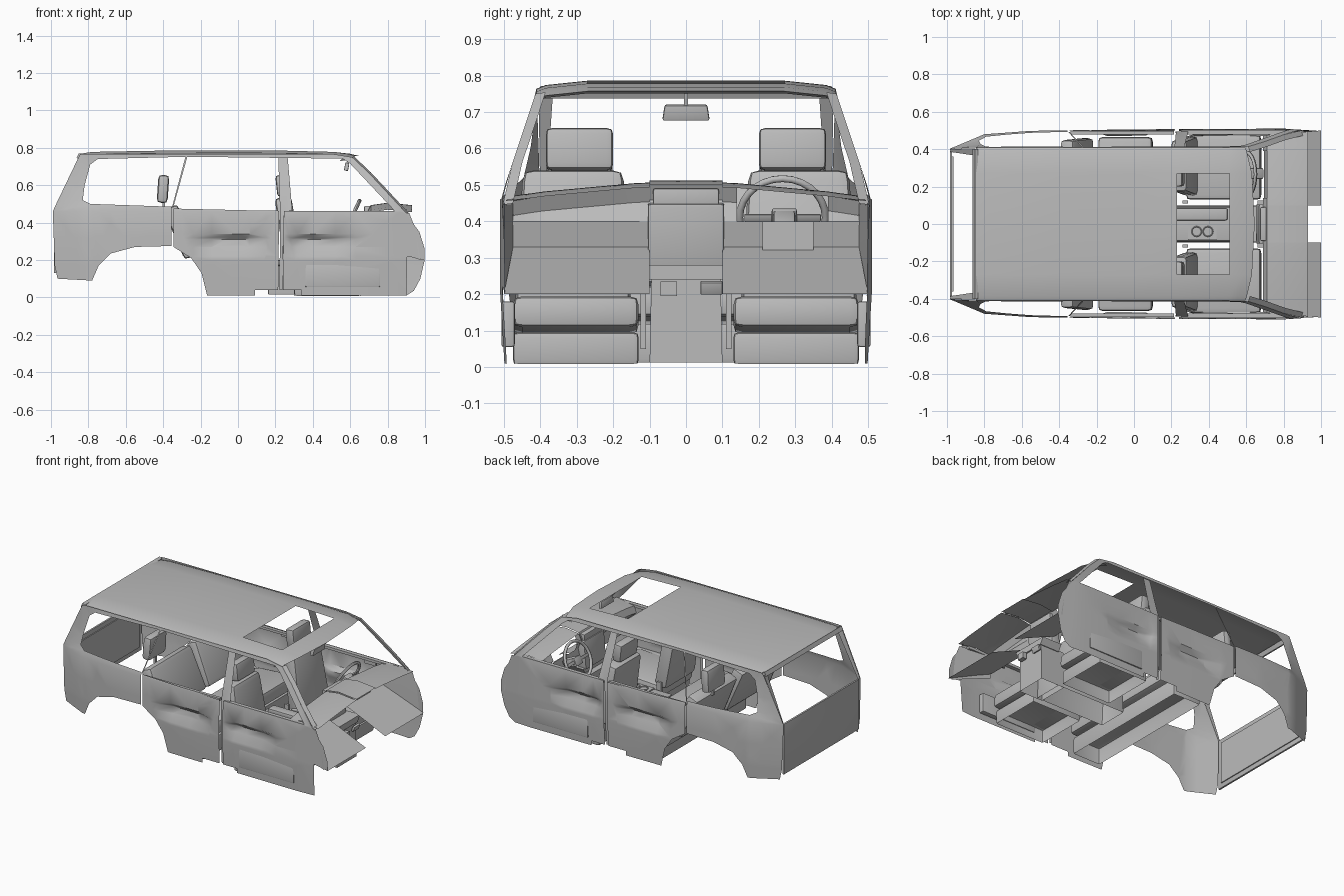
import bpy, bmesh, math
from mathutils import Vector, Matrix

if "Cube" in bpy.data.objects:
    bpy.data.objects.remove(bpy.data.objects["Cube"])

grey = bpy.data.materials.new("trim grey")
grey.diffuse_color = (0.5, 0.5, 0.5, 1)
grey.use_nodes = True
grey.node_tree.nodes["Principled BSDF"].inputs["Base Color"].default_value = grey.diffuse_color


def finish(name, bm, angle=25):
    me = bpy.data.meshes.new(name)
    bm.to_mesh(me)
    bm.free()
    me.materials.append(grey)
    ob = bpy.data.objects.new(name, me)
    bpy.context.collection.objects.link(ob)
    bpy.ops.object.select_all(action='DESELECT')
    ob.select_set(True)
    bpy.context.view_layer.objects.active = ob
    bpy.ops.object.shade_smooth_by_angle(angle=math.radians(angle))
    return ob


def interp(pts, v):
    for (a, p), (b, q) in zip(pts, pts[1:]):
        if v <= b:
            return p + (q - p) * max(0, (v - a) / (b - a))
    return pts[-1][1]


WIDTH = [(-0.99, 0.40), (-0.8, 0.48), (-0.55, 0.498), (0, 0.506), (0.8, 0.51), (1, 0.497)]
ARM_X = [(-0.24, 0), (-0.14, 1), (0.06, 1), (0.15, 0), (0.25, 0), (0.32, 1), (0.52, 1), (0.63, 0)]
ARM_Z = [(0.22, 0), (0.27, 0.028), (0.31, 0.034), (0.34, 0.006), (0.46, 0)]


def side_y(x, z):
    # half width of the body: bulged below the belt line, leaning in above it
    t = min(1, max(0, (z - 0.46) / 0.3))
    w = interp(WIDTH, x - 0.15 * t)
    w -= 0.012 * max(0, (0.2 - z) / 0.2)
    return w + (0.41 - w) * t


def panel(name, outline, inset=0.0, sides=(-1, 1), relief=False):
    # thin body-side sheet from an x-z outline, with an optional moulded armrest
    bm = bmesh.new()
    xs = [-0.92, -0.86, -0.8, -0.68, -0.55, -0.3, 0, 0.4, 0.8] + ([x for x, _ in ARM_X] if relief else [])
    zs = [0.2, 0.32, 0.46, 0.61] + ([z for z, _ in ARM_Z[:4]] if relief else [])
    for s in sides:
        part = bmesh.new()
        f = part.faces.new([part.verts.new((x, 0, z)) for x, z in outline])
        f.normal_update()
        if f.normal.y * s < 0:
            f.normal_flip()
        bmesh.ops.triangulate(part, faces=part.faces[:])
        for co, no in [((x, 0, 0), (1, 0, 0)) for x in xs] + [((0, 0, z), (0, 0, 1)) for z in zs]:
            bmesh.ops.bisect_plane(part, geom=part.verts[:] + part.edges[:] + part.faces[:],
                                   plane_co=co, plane_no=no, dist=1e-5)
        for v in part.verts:
            x, z = v.co.x, v.co.z
            v.co.y = s * (side_y(x, z) + inset - (interp(ARM_X, x) * interp(ARM_Z, z) if relief else 0))
        me = bpy.data.meshes.new("part")
        part.to_mesh(me)
        bm.from_mesh(me)
        part.free()
        bpy.data.meshes.remove(me)
    return finish(name, bm, 40)


def box(name, lo, hi, bevel=0.0, tilt=0.0, mirror=False, taper=1.0, hollow=False):
    # box between two corners, tilted about y, optionally narrower at the top or open below
    lo, hi = Vector(lo), Vector(hi)
    c, d = (lo + hi) / 2, hi - lo
    bm = bmesh.new()
    bmesh.ops.create_cube(bm, size=1)
    for v in bm.verts:
        v.co = Vector((v.co.x * d.x, v.co.y * d.y * (taper if v.co.z > 0 else 1), v.co.z * d.z))
    if bevel:
        bmesh.ops.bevel(bm, geom=bm.edges[:], offset=bevel, segments=2, affect='EDGES', profile=0.6)
    if hollow:
        bm.normal_update()
        bmesh.ops.delete(bm, geom=[f for f in bm.faces if f.normal.z < -0.9], context='FACES')
    bmesh.ops.transform(bm, verts=bm.verts[:],
                        matrix=Matrix.Translation(c) @ Matrix.Rotation(math.radians(tilt), 4, 'Y'))
    if mirror:
        g = bmesh.ops.duplicate(bm, geom=bm.verts[:] + bm.edges[:] + bm.faces[:])["geom"]
        for e in g:
            if isinstance(e, bmesh.types.BMVert):
                e.co.y *= -1
        bmesh.ops.reverse_faces(bm, faces=[e for e in g if isinstance(e, bmesh.types.BMFace)])
    return finish(name, bm, 35)


def sheet(name, rows, skip=(), angle=25):
    # grid surface through rows of points
    bm = bmesh.new()
    vs = [[bm.verts.new(p) for p in r] for r in rows]
    for i in range(len(vs) - 1):
        for j in range(len(vs[0]) - 1):
            if (i, j) not in skip:
                bm.faces.new((vs[i][j], vs[i + 1][j], vs[i + 1][j + 1], vs[i][j + 1]))
    bmesh.ops.delete(bm, geom=[v for v in bm.verts if not v.link_faces], context='VERTS')
    return finish(name, bm, angle)


# Body sides: rear quarter, doors, pillars and rail
panel("rear_quarter_lower", [(-0.99, 0.46), (-0.98, 0.17), (-0.965, 0.10), (-0.78, 0.09), (-0.745, 0.17),
                             (-0.68, 0.235), (-0.55, 0.27), (-0.355, 0.275), (-0.355, 0.485), (-0.79, 0.5),
                             (-0.83, 0.52), (-0.972, 0.5)])
panel("rear_pillar", [(-0.972, 0.5), (-0.83, 0.52), (-0.82, 0.6), (-0.79, 0.71), (-0.75, 0.74),
                      (-0.27, 0.752), (-0.27, 0.768), (-0.82, 0.768), (-0.845, 0.765)])
panel("quarter_window_strip", [(-0.345, 0.485), (-0.27, 0.755), (-0.28, 0.755), (-0.352, 0.485)])
panel("rear_door", [(-0.345, 0.475), (-0.345, 0.27), (-0.25, 0.21), (-0.195, 0.13), (-0.165, 0.01),
                    (0.09, 0.01), (0.09, 0.04), (0.215, 0.04), (0.22, 0.462)], relief=True)
DOOR = [(0.87, 0.46), (0.245, 0.462), (0.24, 0.04), (0.34, 0.04), (0.34, 0.01), (0.90, 0.01)]
panel("front_door_left", DOOR + [(0.94, 0.035), (0.975, 0.10), (0.998, 0.20), (0.998, 0.26), (0.97, 0.35), (0.90, 0.445)],
      sides=(1,), relief=True)
panel("front_door_right", DOOR + [(0.905, 0.22), (0.998, 0.20), (0.998, 0.26), (0.97, 0.35), (0.90, 0.445)],
      sides=(-1,), relief=True)
panel("middle_pillar", [(0.222, 0.04), (0.238, 0.04), (0.245, 0.46), (0.29, 0.465), (0.265, 0.755),
                        (0.215, 0.755), (0.225, 0.46)], -0.012)
panel("roof_rail", [(-0.27, 0.752), (0.56, 0.742), (0.61, 0.75), (0.5, 0.768), (-0.27, 0.768)])
panel("front_pillar", [(0.56, 0.742), (0.60, 0.715), (0.84, 0.46), (0.905, 0.445), (0.70, 0.665), (0.61, 0.75)])
# Inward return of the front pillars along the windscreen
for s, side in ((1, "left"), (-1, "right")):
    edge = [(0.905, 0.445), (0.80, 0.558), (0.70, 0.665), (0.61, 0.75)]
    rows = [[(x + k * 0.01, s * (side_y(x, z) - k * 0.028), z + k * 0.004) for x, z in edge] for k in (0, 1)]
    sheet(f"front_pillar_return_{side}", rows if s < 0 else rows[::-1])

# Door trim: pockets, handles and inner belt ledge
box("door_pocket", (0.36, 0.47, 0.055), (0.76, 0.507, 0.18), 0.008, mirror=True)
box("front_door_handle", (0.58, 0.487, 0.42), (0.66, 0.495, 0.445), mirror=True)
box("rear_door_handle", (-0.03, 0.487, 0.435), (0.06, 0.495, 0.455), mirror=True)
box("front_belt_ledge", (0.25, 0.478, 0.445), (0.86, 0.503, 0.462), mirror=True)
box("rear_belt_ledge", (-0.34, 0.478, 0.45), (0.215, 0.498, 0.466), mirror=True)

# Roof with sunroof opening
RX = [(-0.845, 0.768), (-0.78, 0.778), (-0.4, 0.785), (0.0, 0.786), (0.23, 0.785), (0.51, 0.778), (0.6, 0.768), (0.645, 0.757)]
RY = [(-0.41, -0.022), (-0.385, -0.012), (-0.27, 0), (0, 0), (0.27, 0), (0.385, -0.012), (0.41, -0.022)]
sheet("roof", [[(x - (0.05 * (abs(y) / 0.41) ** 3 if x > 0.55 else 0), y, z + d) for y, d in RY] for x, z in RX],
      skip=[(4, 2), (4, 3)])
sheet("roof_front_lip", [[(0.645 - 0.05 * (abs(y) / 0.41) ** 3 - k, y, 0.757 + d - h) for y, d in RY]
                         for k, h in ((0, 0), (0.05, 0.006))])

# Tailgate and rear window frame
box("tailgate", (-0.985, -0.39, 0.13), (-0.972, 0.39, 0.46), 0.004)
box("tailgate_inner_panel", (-0.974, -0.36, 0.16), (-0.966, 0.36, 0.43))
box("rear_window_header", (-0.858, -0.40, 0.74), (-0.838, 0.40, 0.768), 0, 25)
for s, side in ((1, "left"), (-1, "right")):
    rows = [[(-0.985, s * 0.40, 0.46), (-0.848, s * 0.405, 0.755)], [(-0.98, s * 0.385, 0.46), (-0.843, s * 0.365, 0.755)]]
    sheet(f"rear_window_edge_{side}", rows if s > 0 else rows[::-1])

# Front seats
for s, side in ((1, "left"), (-1, "right")):
    def seat(part, lo, hi, *a, **k):
        ys = sorted((s * lo[1], s * hi[1]))
        box(f"front_{part}_{side}", (lo[0], ys[0], lo[2]), (hi[0], ys[1], hi[2]), *a, **k)
    seat("seat_base", (0.30, 0.13, 0.005), (0.66, 0.475, 0.095), 0.015, hollow=True)
    seat("seat_cushion", (0.28, 0.13, 0.10), (0.68, 0.475, 0.185), 0.025, -3)
    seat("seat_back", (0.225, 0.15, 0.15), (0.315, 0.47, 0.54), 0.03, -9, taper=0.86)
    seat("headrest", (0.205, 0.20, 0.54), (0.265, 0.385, 0.655), 0.018, -6)
    seat("belt_buckle", (0.26, 0.11, 0.05), (0.29, 0.125, 0.21))

# Rear bench with two backs and headrests
box("bench_base", (-0.12, -0.46, 0.01), (0.08, 0.46, 0.12), 0.012, hollow=True)
box("bench_cushion", (-0.19, -0.465, 0.13), (0.10, 0.465, 0.215), 0.025, -4)
box("bench_back", (-0.345, 0.01, 0.205), (-0.265, 0.46, 0.495), 0.025, -23, True, 0.95)
box("bench_headrest", (-0.43, 0.20, 0.505), (-0.372, 0.385, 0.655), 0.024, 4, True, 0.94)
box("bench_headrest_post", (-0.405, 0.285, 0.46), (-0.39, 0.30, 0.53), mirror=True)

# Dashboard: open-fronted shell either side of the centre stack, instrument opening on the left
DASH = [(1.0, 0.20), (0.80, 0.287), (0.695, 0.33), (0.71, 0.40), (0.69, 0.455), (0.71, 0.495), (0.80, 0.508), (0.93, 0.495)]
for s, side in ((1, "left"), (-1, "right")):
    rows = []
    for y in (0.1, 0.14, 0.39, 0.42, 0.475):
        rows.append([(x, s * (y + 0.025 * (x - 0.7) / 0.3 * (y > 0.45)),
                      z - (0.04 * (y / 0.48) ** 2 if z > 0.42 else 0)) for x, z in DASH])
    sheet(f"dashboard_{side}", rows[::-1] if s > 0 else rows, skip=[(2, 3), (2, 4)] if s > 0 else ())
    sheet(f"dashboard_end_{side}", [[(0.70, s * 0.475, z), (1.0 - max(0, z - 0.24) * 0.4, s * 0.5, z if z > 0.3 else 0.2)]
                                    for z in (0.30, 0.38, 0.45)])
sheet("dashboard_top_centre", [[(x, y, z + 0.004) for x, z in DASH[3:]] for y in (0.1, 0, -0.1)])
box("centre_stack", (0.66, -0.105, 0.27), (0.72, 0.105, 0.45), 0.008, 5)
box("stack_vents", (0.675, -0.09, 0.44), (0.72, 0.09, 0.49), 0.006)
box("knee_panel", (0.712, 0.21, 0.305), (0.718, 0.35, 0.40))

# Centre tunnel, console and cup rings
box("tunnel", (0.62, -0.10, 0.012), (0.79, 0.10, 0.25), 0, taper=0.95, hollow=True)
box("tunnel_collar", (0.66, -0.10, 0.24), (0.80, 0.10, 0.28), 0, taper=1.25)
box("console", (0.16, -0.10, 0.012), (0.66, 0.10, 0.17), 0.012, taper=0.92, hollow=True)
box("console_armrest", (0.20, 0.02, 0.17), (0.50, 0.085, 0.20), 0.01)
box("cup_tray", (0.29, -0.085, 0.168), (0.44, 0.005, 0.178))
box("gear_lever", (0.53, -0.015, 0.16), (0.555, 0.015, 0.26), 0.008, -10)


def ring(name, centre, radius, tube, tilt, n=28, m=8):
    rot = Matrix.Rotation(math.radians(tilt), 3, 'Y')
    rows = []
    for i in range(n + 1):
        a = 2 * math.pi * i / n
        rows.append([])
        for j in range(m + 1):
            b = 2 * math.pi * j / m
            r = radius + tube * math.cos(b)
            rows[-1].append(rot @ Vector((r * math.cos(a), r * math.sin(a), tube * math.sin(b))) + Vector(centre))
    sheet(name, rows, angle=60)


for x in (0.335, 0.395):
    ring("cup_ring", (x, -0.04, 0.18), 0.026, 0.003, 0, 16, 4)

# Steering wheel, hub, spokes and column
ring("steering_wheel", (0.60, 0.265, 0.41), 0.118, 0.010, -65)
box("wheel_hub", (0.59, 0.235, 0.38), (0.615, 0.305, 0.435), 0.008, 25)
box("wheel_spokes", (0.597, 0.16, 0.40), (0.607, 0.37, 0.42), 0.003, 25)
box("steering_column", (0.60, 0.24, 0.375), (0.69, 0.30, 0.415), 0.01, 25)

# Pedals and mirror
box("brake_pedal", (0.80, 0.04, 0.20), (0.815, 0.10, 0.235), 0.003, 20)
box("fuse_cover", (0.80, -0.07, 0.195), (0.83, -0.025, 0.235))
box("mirror", (0.57, -0.065, 0.677), (0.592, 0.065, 0.72), 0.006, 10, taper=0.9)
box("mirror_stem", (0.585, -0.005, 0.71), (0.595, 0.005, 0.755), 0, 10)
